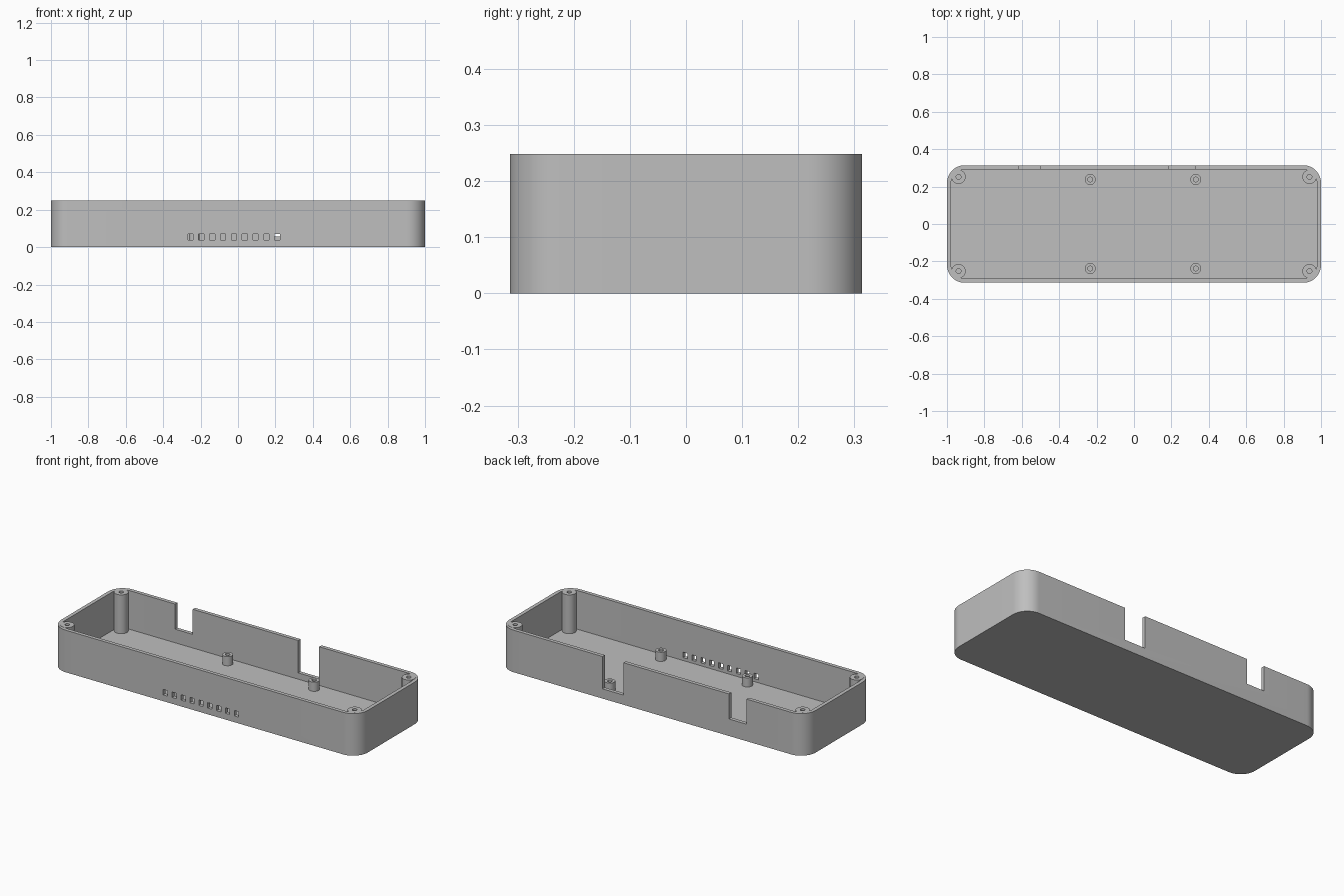
import bpy
import bmesh
from math import cos, sin, pi, radians
from mathutils import Matrix

HALF_X, HALF_Y, HEIGHT = 1.0, 0.314, 0.248
WALL, FLOOR, RADIUS = 0.022, 0.02, 0.095

if "Cube" in bpy.data.objects:
    bpy.data.objects.remove(bpy.data.objects["Cube"], do_unlink=True)

grey = bpy.data.materials.new("plain grey")
grey.use_nodes = True
grey.diffuse_color = (0.52, 0.52, 0.52, 1)
grey.node_tree.nodes["Principled BSDF"].inputs["Base Color"].default_value = grey.diffuse_color


def make_object(name, bm):
    bmesh.ops.recalc_face_normals(bm, faces=bm.faces)
    mesh = bpy.data.meshes.new(name)
    bm.to_mesh(mesh)
    bm.free()
    mesh.materials.append(grey)
    obj = bpy.data.objects.new(name, mesh)
    bpy.context.collection.objects.link(obj)
    return obj


def activate(obj):
    bpy.ops.object.select_all(action="DESELECT")
    obj.select_set(True)
    bpy.context.view_layer.objects.active = obj


def smooth(obj):
    activate(obj)
    bpy.ops.object.shade_smooth_by_angle(angle=radians(30))


def rounded_block(name, hx, hy, radius, z0, z1, steps=16):
    """Upright prism with a rounded rectangular outline."""
    bm = bmesh.new()
    verts = []
    for corner, (sx, sy) in enumerate([(1, 1), (-1, 1), (-1, -1), (1, -1)]):
        for i in range(steps + 1):
            a = (corner + i / steps) * pi / 2
            verts.append(bm.verts.new((sx * (hx - radius) + radius * cos(a),
                                       sy * (hy - radius) + radius * sin(a), z0)))
    base = bm.faces.new(verts)
    top = bmesh.ops.extrude_face_region(bm, geom=[base])["geom"]
    bmesh.ops.translate(bm, vec=(0, 0, z1 - z0),
                        verts=[g for g in top if isinstance(g, bmesh.types.BMVert)])
    return make_object(name, bm)


def boxes(name, spans):
    """One mesh of separate boxes, each given by two opposite corners."""
    bm = bmesh.new()
    for low, high in spans:
        centre = [(a + b) / 2 for a, b in zip(low, high)]
        size = [b - a for a, b in zip(low, high)]
        bmesh.ops.create_cube(bm, size=1, matrix=Matrix.Translation(centre)
                              @ Matrix.Diagonal((*size, 1)))
    return make_object(name, bm)


def cut(obj, cutter):
    cutter.hide_render = True
    mod = obj.modifiers.new("cut", "BOOLEAN")
    mod.operation, mod.solver, mod.object = "DIFFERENCE", "EXACT", cutter
    activate(obj)
    bpy.ops.object.modifier_apply(modifier=mod.name)
    bpy.data.objects.remove(cutter, do_unlink=True)


def screw_post(name, x, y, radius, hole, top):
    """Hollow round post turned from a small profile."""
    bm = bmesh.new()
    profile = [(hole, FLOOR), (hole, top), (radius, top), (radius, FLOOR)]
    verts = [bm.verts.new((r, 0, z)) for r, z in profile]
    edges = [bm.edges.new(pair) for pair in zip(verts, verts[1:])]
    bmesh.ops.spin(bm, geom=verts + edges, cent=(0, 0, 0), axis=(0, 0, 1),
                   angle=2 * pi, steps=32, use_merge=True)
    bmesh.ops.remove_doubles(bm, verts=bm.verts, dist=0.0001)
    bmesh.ops.translate(bm, vec=(x, y, 0), verts=bm.verts)
    smooth(make_object(name, bm))


# Open tray with rounded corners
tray = rounded_block("tray", HALF_X, HALF_Y, RADIUS, 0, HEIGHT)
cut(tray, rounded_block("cavity", HALF_X - WALL, HALF_Y - WALL, RADIUS - WALL,
                        FLOOR, HEIGHT + 0.1))

# Two connector notches in the back wall
cut(tray, boxes("notches", [
    ((x0, HALF_Y - 0.05, z0), (x1, HALF_Y + 0.05, HEIGHT + 0.1))
    for x0, x1, z0 in [(-0.615, -0.5, 0.1), (0.188, 0.325, 0.057)]]))

# Row of small slots through the front wall
slot_x = [-0.254 + 0.058 * i for i in range(9)]
cut(tray, boxes("slots", [
    ((x - 0.014, -HALF_Y - 0.05, 0.037), (x + 0.014, -HALF_Y + 0.05, 0.069))
    for x in slot_x]))
smooth(tray)

# Tall corner posts and short board standoffs
for side_y, depth in [(1, "back"), (-1, "front")]:
    for side_x, side in [(1, "left"), (-1, "right")]:
        screw_post(f"{depth}_{side}_corner_post", side_x * 0.938, side_y * 0.252,
                   0.038, 0.013, HEIGHT + 0.0005)
        screw_post(f"{depth}_{side}_standoff", 0.33 if side_x > 0 else -0.234,
                   side_y * 0.238, 0.029, 0.013, 0.074)
